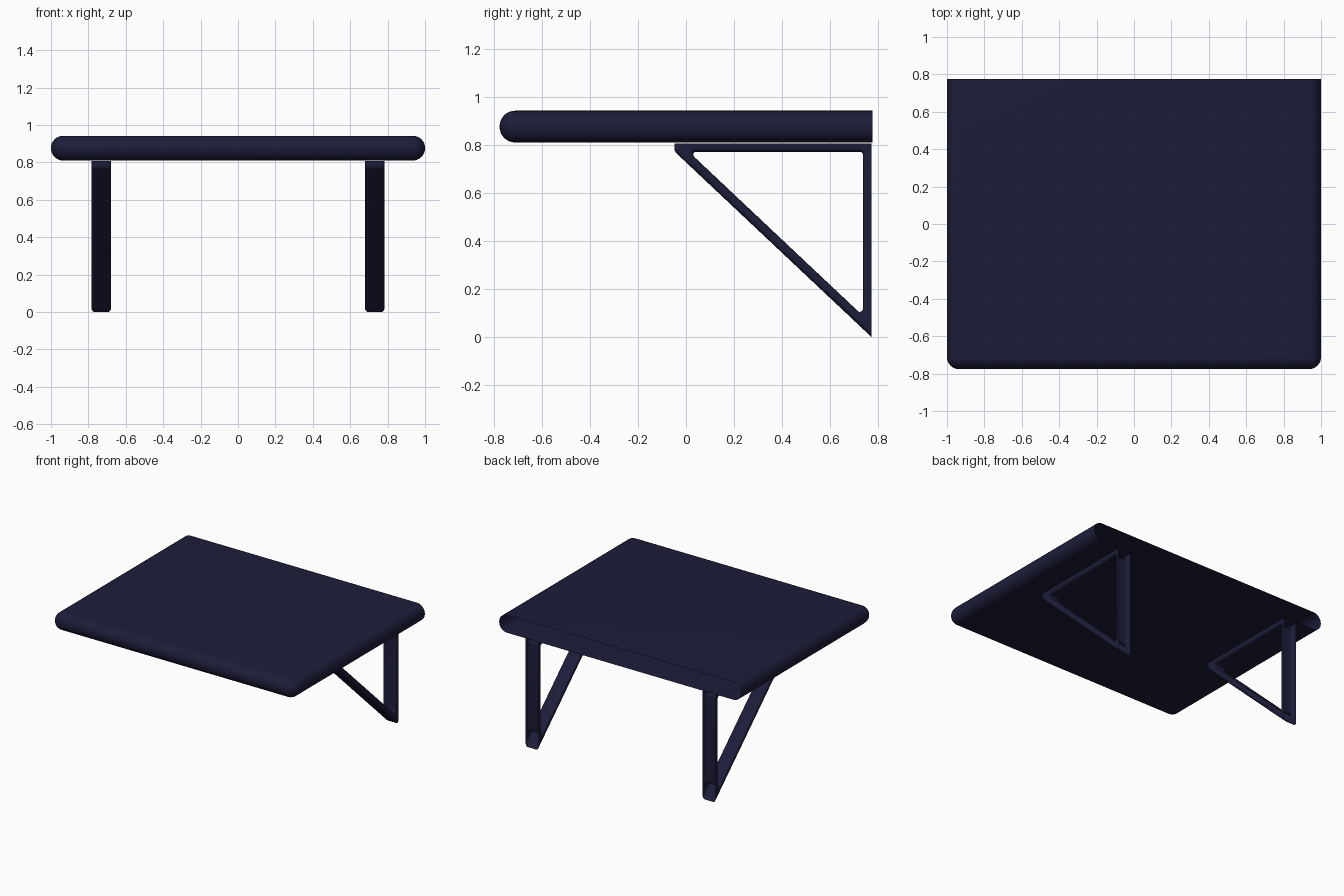
import bpy, bmesh
from math import sin, cos, pi, atan2, hypot

if "Cube" in bpy.data.objects:
    bpy.data.objects.remove(bpy.data.objects["Cube"])

navy = bpy.data.materials.new("navy")
navy.diffuse_color = (0.012, 0.012, 0.042, 1)
navy.use_nodes = True
navy.node_tree.nodes["Principled BSDF"].inputs["Base Color"].default_value = navy.diffuse_color


def finish(name, bm):
    bmesh.ops.recalc_face_normals(bm, faces=bm.faces[:])
    me = bpy.data.meshes.new(name)
    bm.to_mesh(me)
    bm.free()
    me.materials.append(navy)
    ob = bpy.data.objects.new(name, me)
    bpy.context.collection.objects.link(ob)
    bpy.ops.object.select_all(action='DESELECT')
    ob.select_set(True)
    bpy.context.view_layer.objects.active = ob
    bpy.ops.object.shade_smooth_by_angle(angle=0.6)
    return ob


# Shelf board: bullnose on front and sides, open at the back
DEPTH, Z0, Z1 = 0.776, 0.81, 0.942
bm = bmesh.new()
bmesh.ops.create_cube(bm, size=1)
for v in bm.verts:
    v.co = (v.co.x * 2, v.co.y * 2 * DEPTH, (Z0 + Z1) / 2 + v.co.z * (Z1 - Z0))
back = [f for f in bm.faces if f.calc_center_median().y > DEPTH - 0.01]
bmesh.ops.delete(bm, geom=back, context='FACES_ONLY')
edges = [e for e in bm.edges if len(e.link_faces) == 2]
bmesh.ops.bevel(bm, geom=edges, offset=0.0645, segments=8, profile=0.5,
                affect='EDGES', clamp_overlap=True)
finish("shelf_board", bm)

# Bracket: triangular frame in the y-z plane, open at back and top
BACK, TOP, NOSE = 0.772, 0.806, -0.048
HALF, ROUND = 0.053, 0.018
length = hypot(0.81, 0.763)
ny, nz = 0.763 / length, 0.81 / length      # inward normal of the diagonal
DIAG = pi + atan2(nz, ny)                   # outward direction of the diagonal


def diag_z(y, d):
    """Height at y of the diagonal moved inward by d."""
    return (d - (y - BACK) * ny) / nz


def diag_y(z, d):
    return BACK + (d - z * nz) / ny


def arc(cy, cz, r, a0, a1, n=6):
    return [(cy + r * cos(a0 + (a1 - a0) * i / n),
             cz + r * sin(a0 + (a1 - a0) * i / n)) for i in range(n + 1)]


def outer(d):
    r = 0.03
    cy = NOSE + r
    return ([(NOSE + d, TOP)] + arc(cy, diag_z(cy, r), r - d, pi, DIAG)
            + [(BACK, diag_z(BACK, d)), (BACK, TOP)])


def inner(d):
    f, t = 0.012, 0.04
    y, z = 0.736 - f, 0.771 - f
    return (arc(y, z, f + d, 0, pi / 2)
            + arc(diag_y(z, t + f), z, f + d, pi / 2, DIAG)
            + arc(y, diag_z(y, t + f), f + d, DIAG, 2 * pi))


def bracket(name, x0):
    bm = bmesh.new()
    steps = [(HALF - ROUND * (1 - sin(a)), ROUND * (1 - cos(a)))
             for a in [pi / 2 * i / 5 for i in range(6)]]
    rings = [(-x, d) for x, d in reversed(steps)] + steps
    for shape, closed in ((outer, False), (inner, True)):
        loops = [[bm.verts.new((x0 + x, y, z)) for y, z in shape(d)] for x, d in rings]
        n = len(loops[0])
        for a, b in zip(loops, loops[1:]):
            for i in range(n if closed else n - 2):
                j = (i + 1) % n
                bm.faces.new((a[i], a[j], b[j], b[i]))
        if not closed:
            rims = [loops[0], loops[-1]]
        else:
            ends = list(zip(rims, (loops[0], loops[-1])))
    # side plates between the outer and inner outlines
    for pair in ends:
        es = []
        for loop in pair:
            for i, v in enumerate(loop):
                w = loop[(i + 1) % len(loop)]
                es.append(bm.edges.get((v, w)) or bm.edges.new((v, w)))
        bmesh.ops.triangle_fill(bm, edges=es, use_beauty=True, normal=(1, 0, 0))
    loose = [v for v in bm.verts if not v.link_faces]
    bmesh.ops.delete(bm, geom=loose, context='VERTS')
    bmesh.ops.remove_doubles(bm, verts=bm.verts[:], dist=1e-5)
    finish(name, bm)


for side, x in (("left", -0.731), ("right", 0.731)):
    bracket(side + "_bracket", x)
